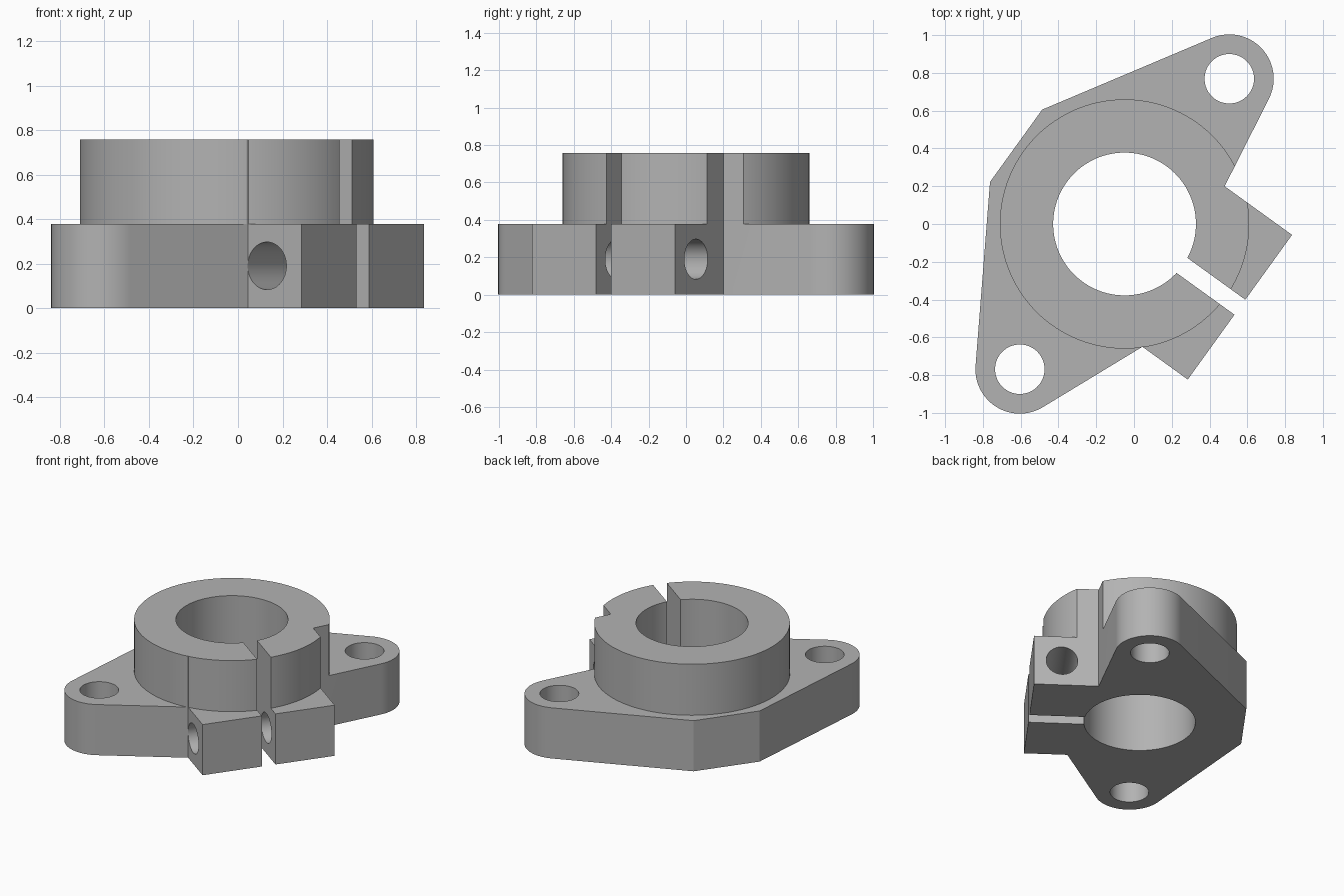
import bpy, bmesh
from math import radians, pi, atan2, acos, cos, sin
from mathutils import Vector, Matrix

cube = bpy.data.objects.get("Cube")
if cube:
    bpy.data.objects.remove(cube)

# Local frame: x runs along the clamp slot, y along the line of the mounting lugs
PLACE = Matrix.Translation((-0.05, 0.0, 0.0)) @ Matrix.Rotation(radians(-35.8), 4, 'Z')
BASE_H, TOTAL_H = 0.377, 0.757
LUG_Y, LUG_R = 0.948, 0.235

grey = bpy.data.materials.new("light grey metal")
grey.use_nodes = True
colour = (0.45, 0.45, 0.45, 1.0)
grey.diffuse_color = colour
grey.node_tree.nodes["Principled BSDF"].inputs["Base Color"].default_value = colour


def finish(name, bm):
    bmesh.ops.recalc_face_normals(bm, faces=bm.faces)
    mesh = bpy.data.meshes.new(name)
    bm.to_mesh(mesh)
    bm.free()
    mesh.materials.append(grey)
    obj = bpy.data.objects.new(name, mesh)
    obj.matrix_world = PLACE
    bpy.context.collection.objects.link(obj)
    return obj


def prism(name, points, z0, z1):
    bm = bmesh.new()
    face = bm.faces.new([bm.verts.new((x, y, z0)) for x, y in points])
    ext = bmesh.ops.extrude_face_region(bm, geom=[face])["geom"]
    verts = [v for v in ext if isinstance(v, bmesh.types.BMVert)]
    bmesh.ops.translate(bm, vec=(0, 0, z1 - z0), verts=verts)
    return finish(name, bm)


def cylinder(name, radius, length, centre, tilt=0.0, sides=96):
    bm = bmesh.new()
    move = Matrix.Translation(centre) @ Matrix.Rotation(tilt, 4, 'X')
    bmesh.ops.create_cone(bm, cap_ends=True, segments=sides, radius1=radius,
                          radius2=radius, depth=length, matrix=move)
    return finish(name, bm)


def cut(target, cutter):
    cutter.hide_render = True
    mod = target.modifiers.new("cut", 'BOOLEAN')
    mod.operation, mod.solver, mod.object = 'DIFFERENCE', 'EXACT', cutter
    bpy.context.view_layer.update()
    with bpy.context.temp_override(object=target, active_object=target):
        bpy.ops.object.modifier_apply(modifier=mod.name)
    bpy.data.objects.remove(cutter)


def lug_arc(before, after, centre_y, steps=32):
    """Clockwise arc joined tangentially to the points before and after it."""
    centre = Vector((0, centre_y))

    def tangent(point, sign):
        d = Vector(point) - centre
        return atan2(d.y, d.x) + sign * acos(LUG_R / d.length)

    start, end = tangent(before, -1), tangent(after, 1)
    sweep = (start - end) % (2 * pi)
    return [(LUG_R * cos(start - sweep * i / steps),
             centre_y + LUG_R * sin(start - sweep * i / steps))
            for i in range(steps + 1)]


# Flange outline, clockwise, with the two clamp ears as one block
back_a, back_b = (-0.708, -0.236), (-0.708, 0.236)
ear_a, ear_b = (0.313, 0.472), (0.457, -0.472)
outline = [back_a, back_b] + lug_arc(back_b, ear_a, LUG_Y)
outline += [ear_a, (0.753, 0.472), (0.753, -0.472), ear_b]
outline += lug_arc(ear_b, back_a, -LUG_Y)
body = prism("flanged_shaft_clamp", outline, 0.0, TOTAL_H)

# Clear everything around the raised collar
surround = cylinder("collar_surround", 1.6, 1.0, (0, 0, BASE_H + 0.5))
cut(surround, cylinder("collar_core", 0.66, 3.0, (0, 0, 0), sides=128))
cut(body, surround)

# Shaft bore and clamp slot
cut(body, cylinder("shaft_bore", 0.378, 3.0, (0, 0, 0), sides=128))
slot = [(0.1, -0.049), (1.2, -0.049), (1.2, 0.049), (0.1, 0.049)]
cut(body, prism("clamp_slot", slot, -1.0, 2.0))

# Mounting holes and the cross bolt hole through both ears
for y in (-LUG_Y, LUG_Y):
    cut(body, cylinder("mounting_hole", 0.131, 3.0, (0, y, 0), sides=64))
cut(body, cylinder("bolt_hole", 0.107, 1.6, (0.563, 0, 0.19), radians(90), 64))

bpy.ops.object.select_all(action='DESELECT')
body.select_set(True)
bpy.context.view_layer.objects.active = body
bpy.ops.object.shade_smooth_by_angle(angle=radians(20))
